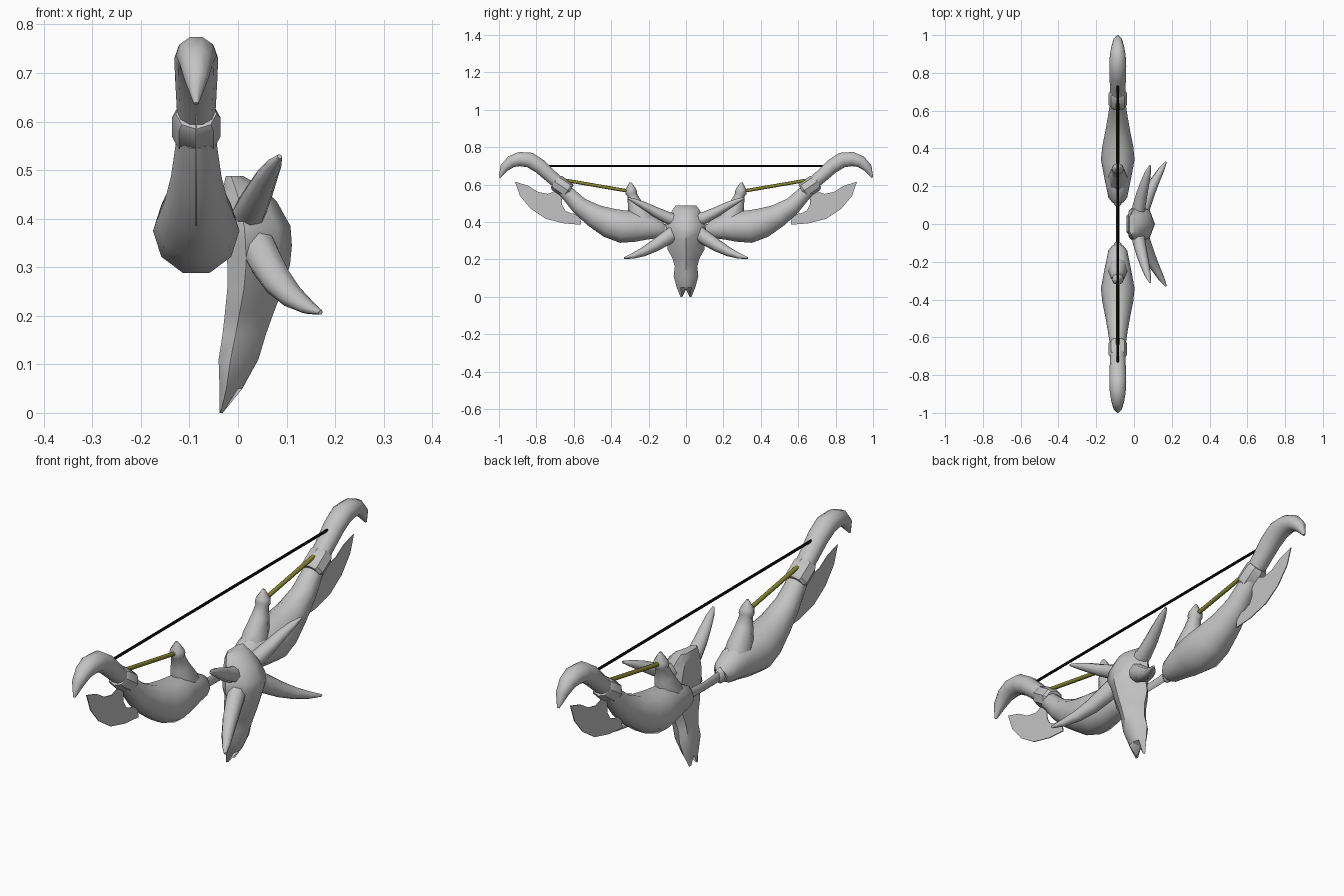
import bpy, bmesh, math
from mathutils import Vector

BOW_X = -0.086  # plane the bow lies in


def material(name, rgb):
    m = bpy.data.materials.new(name)
    m.diffuse_color = (*rgb, 1)
    return m


BONE = material("bone grey", (0.55, 0.55, 0.55))
BLACK = material("string black", (0.004, 0.004, 0.004))
OLIVE = material("tendon olive", (0.24, 0.24, 0.03))


def finish(name, bm, mat, mirror=True, angle=50):
    bmesh.ops.recalc_face_normals(bm, faces=bm.faces)
    me = bpy.data.meshes.new(name)
    bm.to_mesh(me)
    bm.free()
    me.materials.append(mat)
    ob = bpy.data.objects.new(name, me)
    bpy.context.collection.objects.link(ob)
    bpy.ops.object.select_all(action='DESELECT')
    ob.select_set(True)
    bpy.context.view_layer.objects.active = ob
    bpy.ops.object.shade_smooth_by_angle(angle=math.radians(angle))
    if mirror:
        mod = ob.modifiers.new("mirror", 'MIRROR')
        mod.use_axis = (False, True, False)
        mod.use_mirror_merge = False
    return ob


def skin(bm, rings):
    """Join rings of vertices with quads and cap both ends."""
    n = len(rings[0])
    for a, b in zip(rings, rings[1:]):
        for i in range(n):
            j = (i + 1) % n
            bm.faces.new((a[i], a[j], b[j], b[i]))
    bm.faces.new(rings[0])
    bm.faces.new(rings[-1])


def loft(name, secs, mat=BONE, sides=10, mirror=True, angle=50):
    """secs: (x, y, z, half width across x, half height) along a path."""
    bm = bmesh.new()
    pts = [Vector(s[:3]) for s in secs]
    rings = []
    for i, s in enumerate(secs):
        t = (pts[min(i + 1, len(pts) - 1)] - pts[max(i - 1, 0)]).normalized()
        a = Vector((1, 0, 0))
        a = (a - t * a.dot(t)).normalized()
        b = t.cross(a)
        rings.append([bm.verts.new(pts[i] + a * s[3] * math.cos(k * math.tau / sides)
                                   + b * s[4] * math.sin(k * math.tau / sides))
                      for k in range(sides)])
    skin(bm, rings)
    return finish(name, bm, mat, mirror, angle)


def bow_loft(name, secs, **kw):
    return loft(name, [(BOW_X, *s) for s in secs], **kw)


# Bow limbs
bow_loft("limb", [
    (0.115, 0.355, 0.030, 0.030), (0.14, 0.36, 0.050, 0.050),
    (0.20, 0.372, 0.062, 0.070), (0.27, 0.375, 0.076, 0.085),
    (0.34, 0.375, 0.089, 0.092), (0.41, 0.395, 0.082, 0.084),
    (0.49, 0.433, 0.066, 0.066), (0.57, 0.487, 0.052, 0.050),
    (0.65, 0.570, 0.040, 0.038)])

# Post rising from each limb, with its knob
bow_loft("limb_post", [
    (0.225, 0.37, 0.055, 0.075), (0.25, 0.44, 0.050, 0.060),
    (0.275, 0.50, 0.038, 0.038), (0.288, 0.545, 0.028, 0.026),
    (0.292, 0.555, 0.033, 0.031), (0.295, 0.575, 0.030, 0.028),
    (0.298, 0.612, 0.005, 0.005)], sides=8)

# Collar between limb and horn tip
bow_loft("limb_collar", [
    (0.622, 0.563, 0.040, 0.038), (0.632, 0.569, 0.050, 0.046),
    (0.690, 0.608, 0.050, 0.046), (0.702, 0.616, 0.042, 0.038)],
    sides=8, angle=35)

# Curved horn at the end of each limb
bow_loft("limb_horn", [
    (0.66, 0.590, 0.038, 0.036), (0.72, 0.642, 0.041, 0.037),
    (0.78, 0.697, 0.044, 0.041), (0.835, 0.731, 0.045, 0.043),
    (0.89, 0.736, 0.042, 0.040), (0.935, 0.722, 0.035, 0.034),
    (0.972, 0.688, 0.025, 0.025), (0.997, 0.637, 0.005, 0.005)])

# Slim grip and the knuckle where it enters each limb
bow_loft("grip", [(-0.12, 0.355, 0.010, 0.024), (0, 0.35, 0.008, 0.020),
                  (0.12, 0.355, 0.010, 0.024)], sides=8, mirror=False)
bow_loft("grip_knuckle", [(0.095, 0.352, 0.010, 0.022), (0.105, 0.353, 0.020, 0.034),
                          (0.122, 0.356, 0.024, 0.034), (0.13, 0.357, 0.02, 0.025)], sides=8)

# Bowstring and tendon rods
bow_loft("bowstring", [(-0.75, 0.70, 0.006, 0.006), (0.75, 0.70, 0.006, 0.006)],
         mat=BLACK, sides=6, mirror=False)
bow_loft("tendon_rod", [(0.29, 0.562, 0.009, 0.009), (0.64, 0.622, 0.009, 0.009)],
         mat=OLIVE, sides=8)

# Crescent blades below the collars
outline = [(0.914, 0.615), (0.888, 0.54), (0.83, 0.47), (0.75, 0.417), (0.65, 0.392),
           (0.56, 0.385), (0.568, 0.44), (0.615, 0.446), (0.645, 0.46), (0.662, 0.49),
           (0.664, 0.52), (0.65, 0.555), (0.70, 0.59), (0.71, 0.56), (0.74, 0.55),
           (0.79, 0.56), (0.845, 0.594)]
bm = bmesh.new()
face = bm.faces.new([bm.verts.new((BOW_X - 0.002, y, z)) for y, z in outline])
side = bmesh.ops.extrude_face_region(bm, geom=[face])["geom"]
bmesh.ops.translate(bm, vec=(0.004, 0, 0),
                    verts=[v for v in side if isinstance(v, bmesh.types.BMVert)])
finish("crescent_blade", bm, BONE, angle=30)

# Skull: height, back x, front x, half width, cheek width factor
levels = [(0.488, -0.025, 0.010, 0.055, 0.7), (0.465, -0.030, 0.050, 0.072, 0.7),
          (0.435, -0.030, 0.080, 0.085, 0.7), (0.385, -0.028, 0.108, 0.103, 0.7),
          (0.345, -0.025, 0.111, 0.110, 0.65), (0.305, -0.022, 0.107, 0.094, 0.55),
          (0.255, -0.022, 0.092, 0.100, 0.45), (0.205, -0.027, 0.073, 0.072, 0.5),
          (0.160, -0.032, 0.057, 0.060, 0.6), (0.110, -0.040, 0.042, 0.066, 0.6),
          (0.050, -0.038, 0.009, 0.050, 0.6), (0.0, -0.038, -0.030, 0.030, 0.7)]
bm = bmesh.new()
rings = []
for z, xb, xf, w, cheek in levels:
    d = xf - xb
    notch = 0.04 if z == 0 else 0  # split muzzle
    half = [(xb, 0.65), (xb + 0.3 * d, 1.0), (xb + 0.8 * d, cheek)]
    ring = [(xb, 0, z + notch)] + [(x, w * f, z) for x, f in half]
    ring += [(xf, 0, z + notch)] + [(x, -w * f, z) for x, f in reversed(half)]
    rings.append([bm.verts.new(p) for p in ring])
skin(bm, rings)
finish("skull", bm, BONE, mirror=False, angle=45)

# Skull horns, upper and lower pairs
loft("upper_skull_horn", [
    (0.020, 0.05, 0.405, 0.036, 0.036), (0.028, 0.10, 0.423, 0.034, 0.032),
    (0.042, 0.16, 0.452, 0.030, 0.027), (0.058, 0.22, 0.485, 0.024, 0.021),
    (0.073, 0.27, 0.510, 0.017, 0.014), (0.086, 0.31, 0.528, 0.005, 0.005)], sides=8)
loft("lower_skull_horn", [
    (0.040, 0.06, 0.345, 0.038, 0.040), (0.058, 0.11, 0.310, 0.036, 0.038),
    (0.082, 0.17, 0.271, 0.032, 0.032), (0.112, 0.23, 0.239, 0.025, 0.024),
    (0.143, 0.285, 0.218, 0.017, 0.015), (0.170, 0.33, 0.207, 0.005, 0.005)], sides=8)
